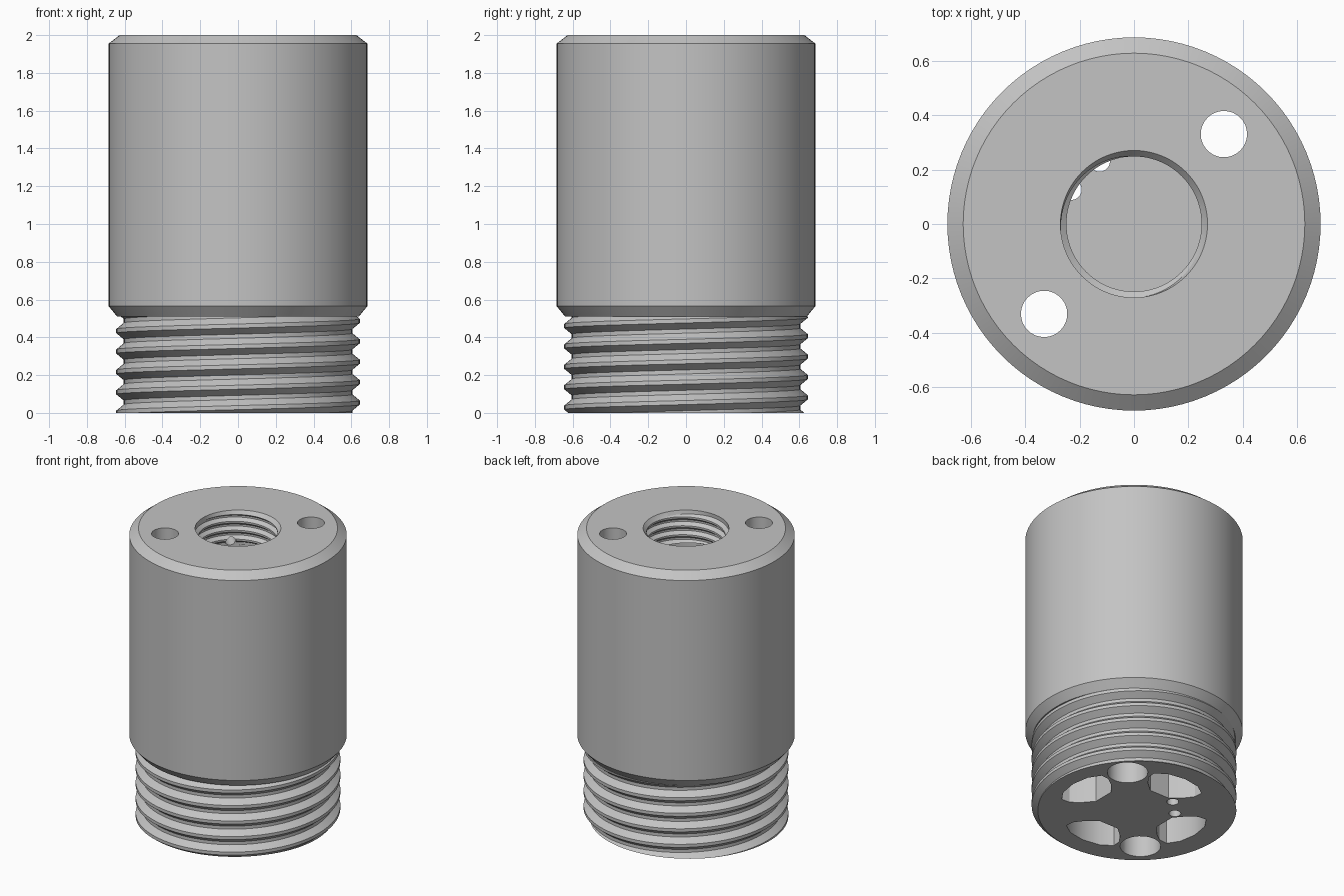
import bpy, bmesh, math
from mathutils import Matrix

if "Cube" in bpy.data.objects:
    bpy.data.objects.remove(bpy.data.objects["Cube"], do_unlink=True)

SIDES = 96
FLOOR = 1.74      # bottom of the threaded socket
NECK = 0.51       # top of the outer thread

steel = bpy.data.materials.new("plain_grey")
steel.use_nodes = True
GREY = (0.55, 0.55, 0.55, 1)
steel.diffuse_color = GREY
steel.node_tree.nodes["Principled BSDF"].inputs["Base Color"].default_value = GREY


def thread_column(turn, z_low, z_high, pitch, start, crest, root):
    """One vertical slice of a right-handed trapezoid thread, clamped to its ends."""
    points = []
    for k in range(-2, math.ceil((z_high - z_low) / pitch) + 2):
        for step in (-0.1, 0.1, 0.4, 0.6):
            z = z_low + start + pitch * (turn + k + step)
            z = min(max(z, z_low), z_high)
            phase = ((z - z_low - start) / pitch - turn) % 1
            from_crest = min(phase, 1 - phase)
            blend = min(max((from_crest - 0.1) / 0.3, 0), 1)
            points.append((crest + (root - crest) * blend, z))
    return points


# Body: outer thread, chamfered barrel and threaded socket in one sweep
bm = bmesh.new()
columns = []
for i in range(SIDES + 1):
    turn = i / SIDES
    angle = turn * math.tau
    outline = thread_column(turn, 0, NECK, 0.108, 0.055, 0.645, 0.605)
    outline += [(0.64, NECK), (0.685, 0.565), (0.685, 1.955), (0.627, 2), (0.27, 2)]
    inner = thread_column(turn, FLOOR + 0.04, 1.975, 0.062, 0, 0.248, 0.272)
    outline += inner[::-1] + [(0.29, FLOOR + 0.04), (0.29, FLOOR)]
    columns.append([bm.verts.new((r * math.cos(angle), r * math.sin(angle), z))
                    for r, z in outline])
for a, b in zip(columns, columns[1:]):
    for j in range(len(a) - 1):
        bm.faces.new((a[j], b[j], b[j + 1], a[j + 1]))
bmesh.ops.remove_doubles(bm, verts=bm.verts, dist=0.0002)
bmesh.ops.holes_fill(bm, edges=[e for e in bm.edges if e.is_boundary], sides=0)
bmesh.ops.recalc_face_normals(bm, faces=bm.faces)
mesh = bpy.data.meshes.new("threaded_body")
bm.to_mesh(mesh)
bm.free()
body = bpy.data.objects.new("threaded_body", mesh)
bpy.context.collection.objects.link(body)
mesh.materials.append(steel)


def cut(name, outline, low, high, matrix=Matrix()):
    """Subtract a straight prism with the given outline from the body."""
    cb = bmesh.new()
    face = cb.faces.new([cb.verts.new((x, y, low)) for x, y in outline])
    top = bmesh.ops.extrude_face_region(cb, geom=[face])["geom"]
    bmesh.ops.translate(cb, vec=(0, 0, high - low),
                        verts=[g for g in top if isinstance(g, bmesh.types.BMVert)])
    bmesh.ops.recalc_face_normals(cb, faces=cb.faces)
    bmesh.ops.transform(cb, matrix=matrix, verts=cb.verts)
    data = bpy.data.meshes.new(name)
    cb.to_mesh(data)
    cb.free()
    data.materials.append(steel)
    cutter = bpy.data.objects.new(name, data)
    cutter.hide_render = True
    bpy.context.collection.objects.link(cutter)
    mod = body.modifiers.new(name, "BOOLEAN")
    mod.operation, mod.solver, mod.object = "DIFFERENCE", "EXACT", cutter
    bpy.context.view_layer.objects.active = body
    bpy.ops.object.modifier_apply(modifier=name)
    bpy.data.objects.remove(cutter, do_unlink=True)


def circle(x, y, r, n=32):
    return [(x + r * math.cos(math.tau * i / n), y + r * math.sin(math.tau * i / n))
            for i in range(n)]


# Bolt holes with wide counterbores from below
for s in (1, -1):
    cut("bolt_hole", circle(0.33 * s, 0.33 * s, 0.085), -0.1, 2.1)
    cut("counterbore", circle(0.33 * s, 0.33 * s, 0.128), -0.1, 1.0)

# Small wire holes up to the socket floor
for x, y in ((-0.23, 0.126), (-0.126, 0.23)):
    cut("wire_hole", circle(x, y, 0.038, 20), -0.1, FLOOR + 0.01)

# Four pockets in the underside
half = [(0.25, 0.075), (0.31, 0.145), (0.37, 0.19), (0.43, 0.195), (0.48, 0.12)]
pocket = half + [(0.5, 0)] + [(x, -y) for x, y in reversed(half)]
for q in range(4):
    cut("pocket", pocket, -0.1, 1.0, Matrix.Rotation(q * math.pi / 2, 4, "Z"))

# Blind cross hole in the socket wall
aim = Matrix.Rotation(math.radians(135), 4, "Z") @ Matrix.Rotation(math.pi / 2, 4, "Y")
cut("cross_hole", circle(-FLOOR - 0.045, 0, 0.035, 20), 0.2, 0.42, aim)

# Smooth round walls, keep thread and chamfer edges sharp
bpy.ops.object.select_all(action="DESELECT")
body.select_set(True)
bpy.context.view_layer.objects.active = body
bpy.ops.object.shade_smooth_by_angle(angle=math.radians(25))
